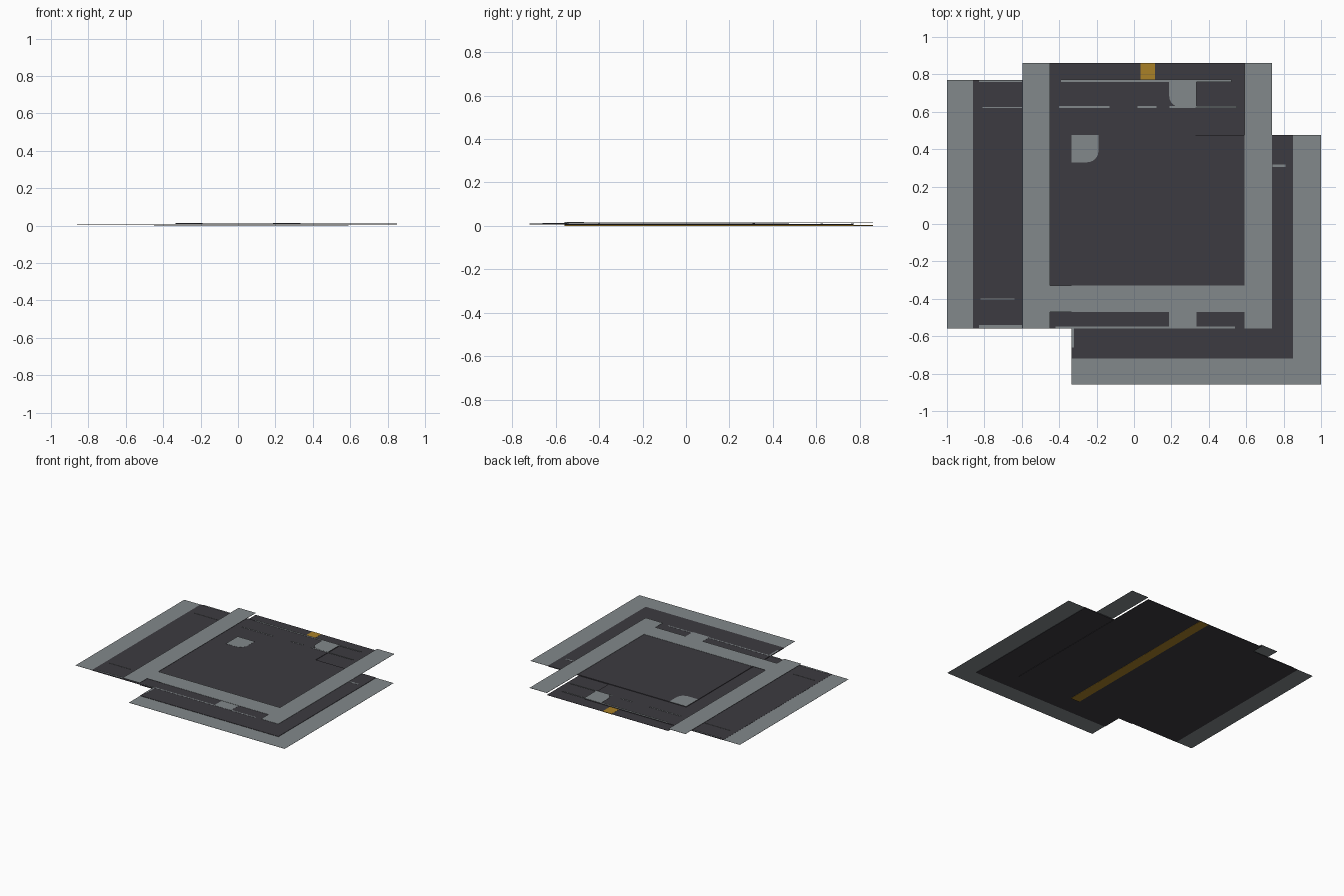
import bpy, bmesh, math

if "Cube" in bpy.data.objects:
    bpy.data.objects.remove(bpy.data.objects["Cube"])


def material(name, rgb):
    m = bpy.data.materials.new(name)
    m.diffuse_color = (*rgb, 1.0)
    m.use_nodes = True
    m.node_tree.nodes["Principled BSDF"].inputs["Base Color"].default_value = m.diffuse_color
    return m


DARK = material("charcoal", (0.046, 0.043, 0.052))
GREY = material("slate_grey", (0.225, 0.25, 0.26))
AMBER = material("amber", (0.40, 0.22, 0.02))


def prism(name, points, z0, z1, mat):
    """Flat plate: outline points extruded from z0 to z1."""
    bm = bmesh.new()
    face = bm.faces.new([bm.verts.new((x, y, z0)) for x, y in points])
    ext = bmesh.ops.extrude_face_region(bm, geom=[face])
    tops = [v for v in ext["geom"] if isinstance(v, bmesh.types.BMVert)]
    bmesh.ops.translate(bm, verts=tops, vec=(0, 0, z1 - z0))
    bmesh.ops.recalc_face_normals(bm, faces=bm.faces)
    me = bpy.data.meshes.new(name)
    bm.to_mesh(me)
    bm.free()
    me.materials.append(mat)
    ob = bpy.data.objects.new(name, me)
    bpy.context.collection.objects.link(ob)
    return ob


def plate(name, x0, x1, y0, y1, z0, z1, mat):
    return prism(name, [(x0, y0), (x1, y0), (x1, y1), (x0, y1)], z0, z1, mat)


def corner_patch(name, x0, y0, size, side, z0, z1):
    """Square patch with one rounded lower corner (side -1 left, 1 right)."""
    r, h = 0.06, size / 2
    pts = [(-h, h), (-h, -h)]
    for i in range(7):
        a = -math.pi / 2 + i * math.pi / 12
        pts.append((h - r + r * math.cos(a), -h + r + r * math.sin(a)))
    pts.append((h, h))
    pts = [(x0 + h + side * x, y0 + h + y) for x, y in pts]
    return prism(name, pts, z0, z1, GREY)


# Lowest sheet with its amber stripe showing on both faces
plate("lower_sheet", -0.45, 0.59, -0.56, 0.86, 0.001, 0.003, DARK)
plate("amber_stripe", 0.035, 0.112, -0.56, 0.86, 0.0, 0.004, AMBER)

# Left sheet and its rim
plate("left_sheet", -0.86, 0.33, -0.56, 0.77, 0.005, 0.008, DARK)
plate("left_sheet_rim", -1.0, -0.86, -0.56, 0.77, 0.006, 0.007, GREY)

# Right sheet and its L-shaped rim
plate("right_sheet", -0.335, 0.85, -0.72, 0.475, 0.006, 0.012, DARK)
prism("right_sheet_rim",
      [(-0.335, -0.857), (1.0, -0.857), (1.0, 0.475), (0.85, 0.475),
       (0.85, -0.72), (-0.335, -0.72)], 0.0085, 0.0095, GREY)

# Top frame bands
for name, x0, x1 in (("left", -0.597, -0.45), ("right", 0.59, 0.738)):
    plate(name + "_frame_band", x0, x1, -0.56, 0.86, 0.0165, 0.018, GREY)
plate("cross_frame_band", -0.45, 0.59, -0.47, -0.33, 0.0165, 0.018, GREY)

# Grey corners of the two upper sheets
corner_patch("left_sheet_corner", 0.188, 0.625, 0.145, -1, 0.0125, 0.0135)
corner_patch("right_sheet_corner", -0.335, 0.33, 0.145, 1, 0.0125, 0.0135)
plate("left_sheet_lower_corner", 0.188, 0.333, -0.56, -0.47, 0.0145, 0.0155, GREY)

# Thin grey edges showing through the dark sheets: x0, x1, y, width
SLIVERS = [(-0.39, 0.52, 0.765, 0.014), (-0.40, -0.13, 0.625, 0.01),
           (0.02, 0.12, 0.625, 0.01), (0.19, 0.55, 0.625, 0.012),
           (-0.81, -0.60, 0.622, 0.006), (-0.83, -0.60, 0.763, 0.01),
           (-0.82, -0.64, -0.40, 0.006), (-0.83, -0.60, -0.548, 0.014),
           (-0.42, 0.19, -0.553, 0.01), (0.33, 0.54, -0.553, 0.01),
           (0.74, 0.81, 0.312, 0.012)]
for i, (x0, x1, y, w) in enumerate(SLIVERS):
    plate(f"edge_sliver_{i + 1}", x0, x1, y - w / 2, y + w / 2, 0.0115, 0.0128, GREY)
plate("side_sliver", -0.335, -0.32, -0.66, -0.56, 0.0122, 0.0128, GREY)
